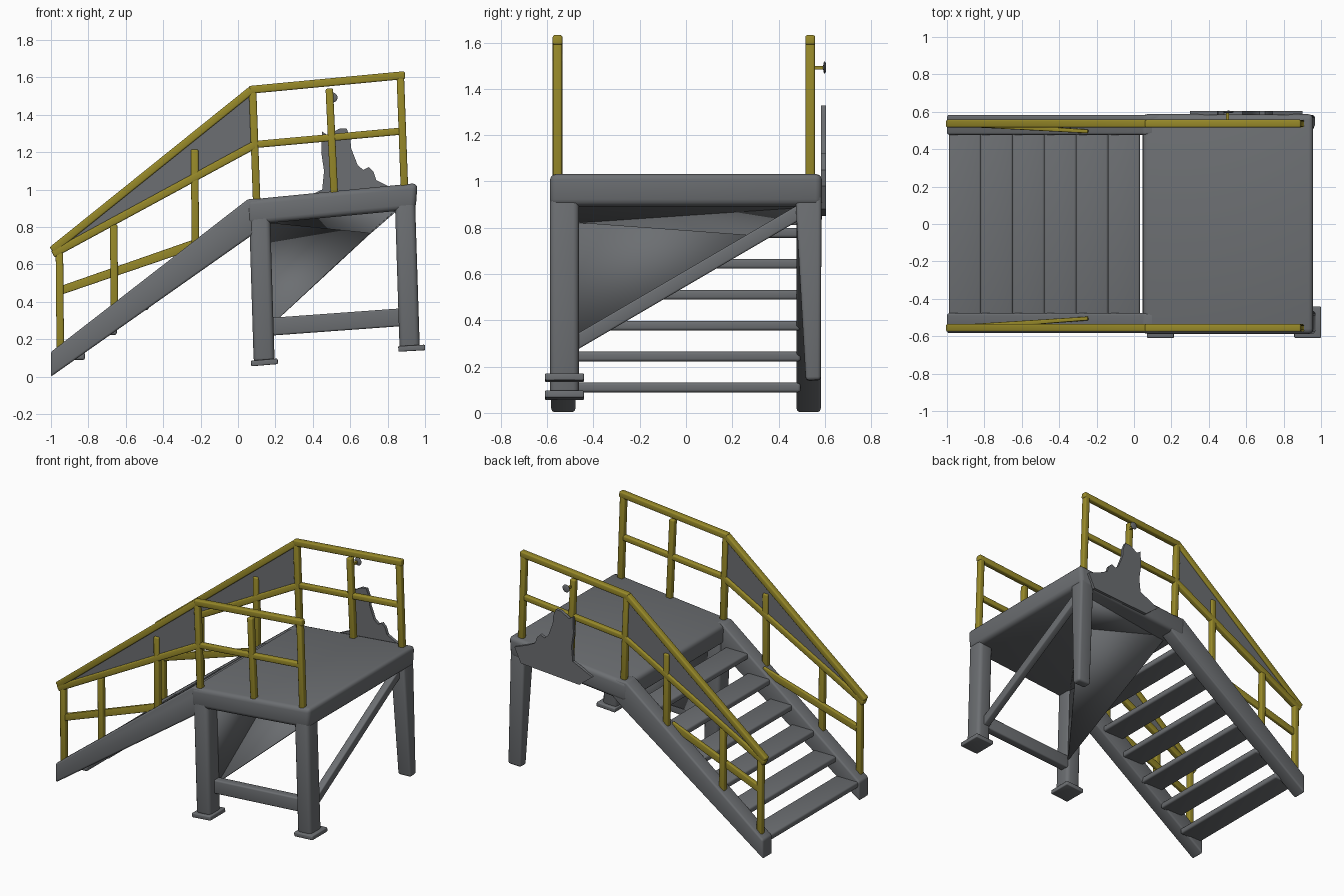
import bpy, bmesh
from mathutils import Vector as V

if "Cube" in bpy.data.objects:
    bpy.data.objects.remove(bpy.data.objects["Cube"])


def material(name, rgb):
    m = bpy.data.materials.new(name)
    m.diffuse_color = (*rgb, 1)
    m.use_nodes = True
    m.node_tree.nodes["Principled BSDF"].inputs["Base Color"].default_value = m.diffuse_color
    return m


GREY = material("steel grey", (0.15, 0.158, 0.168))
YELLOW = material("safety yellow", (0.31, 0.25, 0.022))


def finish(name, bm, mat, bevel=0.0, segs=3):
    bmesh.ops.recalc_face_normals(bm, faces=bm.faces)
    if bevel:
        bmesh.ops.bevel(bm, geom=list(bm.edges), offset=bevel, segments=segs,
                        profile=0.5, affect='EDGES', clamp_overlap=True)
    me = bpy.data.meshes.new(name)
    bm.to_mesh(me)
    bm.free()
    me.materials.append(mat)
    ob = bpy.data.objects.new(name, me)
    bpy.context.collection.objects.link(ob)
    bpy.ops.object.select_all(action='DESELECT')
    ob.select_set(True)
    bpy.context.view_layer.objects.active = ob
    bpy.ops.object.shade_smooth_by_angle(angle=0.7)
    return ob


def prism(name, pts, y0, y1, mat, bevel=0.0):
    """Extrude an x/z outline between two y values."""
    bm = bmesh.new()
    a = [bm.verts.new((x, y0, z)) for x, z in pts]
    b = [bm.verts.new((x, y1, z)) for x, z in pts]
    bm.faces.new(a)
    bm.faces.new(b[::-1])
    n = len(pts)
    for i in range(n):
        bm.faces.new((a[i], a[(i + 1) % n], b[(i + 1) % n], b[i]))
    return finish(name, bm, mat, bevel)


def beam(name, p, q, w, h, mat, bevel=0.0, side=(0, 1, 0), w2=None, h2=None):
    """Box from p to q; w along the side vector, h across it, optional taper."""
    p, q = V(p), V(q)
    d = (q - p).normalized()
    s = V(side)
    s = (s - d * s.dot(d)).normalized()
    u = d.cross(s)
    bm = bmesh.new()
    rings = []
    for c, ww, hh in ((p, w, h), (q, w2 or w, h2 or h)):
        rings.append([bm.verts.new(c + s * ww / 2 * i + u * hh / 2 * j)
                      for i, j in ((-1, -1), (1, -1), (1, 1), (-1, 1))])
    a, b = rings
    bm.faces.new(a)
    bm.faces.new(b[::-1])
    for i in range(4):
        bm.faces.new((a[i], a[(i + 1) % 4], b[(i + 1) % 4], b[i]))
    return finish(name, bm, mat, bevel)


def sheet(name, pts, mat):
    bm = bmesh.new()
    bm.faces.new([bm.verts.new(p) for p in pts])
    ob = finish(name, bm, mat)
    m = ob.modifiers.new("thickness", 'SOLIDIFY')
    m.thickness = 0.008
    m.offset = 0
    return ob


# Sloping platform deck with rounded rim
prism("deck", [(0.045, 0.945), (0.96, 1.035), (0.95, 0.895), (0.05, 0.81)],
      -0.588, 0.588, GREY, 0.028)

# Stair stringers
for tag, y in (("front", -0.53), ("back", 0.53)):
    prism(tag + "_stringer", [(-1, 0), (0.08, 0.76), (0.17, 0.83), (0.14, 0.95),
                              (0.055, 0.95), (-1, 0.132)],
          y - 0.053, y + 0.053, GREY, 0.012)

# Stair treads
for i in range(6):
    x, z = -0.99 + 0.17 * i, 0.11 + 0.1335 * i
    beam(f"tread_{i + 1}", (x, 0, z), (x + 0.172, 0, z), 0.99, 0.042, GREY, 0.012)

# Front legs with foot plates
beam("front_leg_left", (0.115, -0.525, 0.88), (0.14, -0.525, 0.075),
     0.125, 0.112, GREY, 0.025)
beam("front_leg_right", (0.892, -0.525, 0.96), (0.918, -0.525, 0.145),
     0.125, 0.108, GREY, 0.025)
beam("front_foot_left", (0.07, -0.525, 0.07), (0.213, -0.525, 0.082),
     0.168, 0.03, GREY, 0.006)
beam("front_foot_right", (0.857, -0.525, 0.148), (1.0, -0.525, 0.156),
     0.168, 0.03, GREY, 0.006)

# Single tapered back leg
beam("back_leg", (0.892, 0.528, 0.96), (0.918, 0.55, 0.14),
     0.115, 0.108, GREY, 0.015, w2=0.065, h2=0.1)

# Low front crossbar and diagonal end brace
beam("front_crossbar", (0.15, -0.5, 0.265), (0.91, -0.5, 0.32), 0.06, 0.095, GREY, 0.01)
beam("end_brace", (0.895, -0.5, 0.29), (0.885, 0.52, 0.885), 0.05, 0.06, GREY,
     0.008, side=(1, 0, 0))

# Folded sheet panels under the deck
low, tip = (0.18, -0.47, 0.28), (0.71, 0.28, 0.77)
back_l, back_r = (0.12, 0.48, 0.84), (0.86, 0.5, 0.9)
sheet("sloped_panel", [low, tip, back_l], GREY)
sheet("sloped_panel_corner", [tip, back_r, back_l], GREY)
sheet("side_panel", [low, back_l, (0.16, -0.47, 0.84)], GREY)
sheet("under_deck_panel", [(0.16, -0.47, 0.825), (0.86, -0.47, 0.9), back_r, tip], GREY)

# Handrails on both sides
T = 0.042
for tag, y, yi in (("front", -0.555, -0.505), ("back", 0.537, 0.495)):
    def rail(name, a, b, w=T, h=T):
        beam(f"{tag}_{name}", (a[0], y, a[1]), (b[0], y, b[1]), w, h, YELLOW, 0.009)

    rail("stair_handrail", (-0.995, 0.675), (0.075, 1.535))
    rail("stair_lower_rail", (-0.99, 0.655), (0.09, 1.24))
    rail("deck_handrail", (0.06, 1.533), (0.893, 1.612))
    rail("deck_mid_rail", (0.08, 1.24), (0.88, 1.313), 0.035, 0.038)
    posts = [((-0.95, 0.13), (-0.955, 0.68)), ((-0.66, 0.33), (-0.665, 0.815)),
             ((-0.228, 0.69), (-0.232, 1.215)), ((0.1, 0.93), (0.078, 1.535)),
             ((0.515, 0.97), (0.488, 1.54)), ((0.89, 1.0), (0.868, 1.605))]
    for i, (a, b) in enumerate(posts):
        rail(f"post_{i + 1}", a, b, 0.04, 0.04)
    # Drooping middle bar beside the stairs
    beam(tag + "_stair_mid_rail", (-0.95, y, 0.46), (-0.24, yi, 0.705),
         0.03, 0.045, YELLOW, 0.005, w2=0.02, h2=0.05)
    # Grey infill between the two stair rails
    prism(tag + "_rail_infill", [(-0.97, 0.675), (0.08, 1.24), (0.075, 1.54)],
          y - 0.006, y + 0.006, GREY)

# Wavy fin at the back of the deck
prism("back_fin", [(0.3, 0.93), (0.45, 1.0), (0.46, 1.1), (0.445, 1.2), (0.45, 1.31),
                   (0.48, 1.29), (0.54, 1.325), (0.58, 1.328), (0.6, 1.28), (0.605, 1.22),
                   (0.64, 1.13), (0.67, 1.105), (0.7, 1.12), (0.725, 1.095),
                   (0.74, 1.05), (0.8, 1.02), (0.9, 0.98), (0.85, 0.88), (0.4, 0.85)],
      0.583, 0.604, GREY)

# Small round knob on the back post
beam("knob_stem", (0.5, 0.55, 1.49), (0.5, 0.602, 1.49), 0.015, 0.015, YELLOW, side=(1, 0, 0))
bm = bmesh.new()
bmesh.ops.create_uvsphere(bm, u_segments=16, v_segments=10, radius=0.027)
for v in bm.verts:
    v.co = V((0.505 + v.co.x, 0.599 + v.co.y * 0.25, 1.492 + v.co.z))
finish("knob", bm, GREY)
